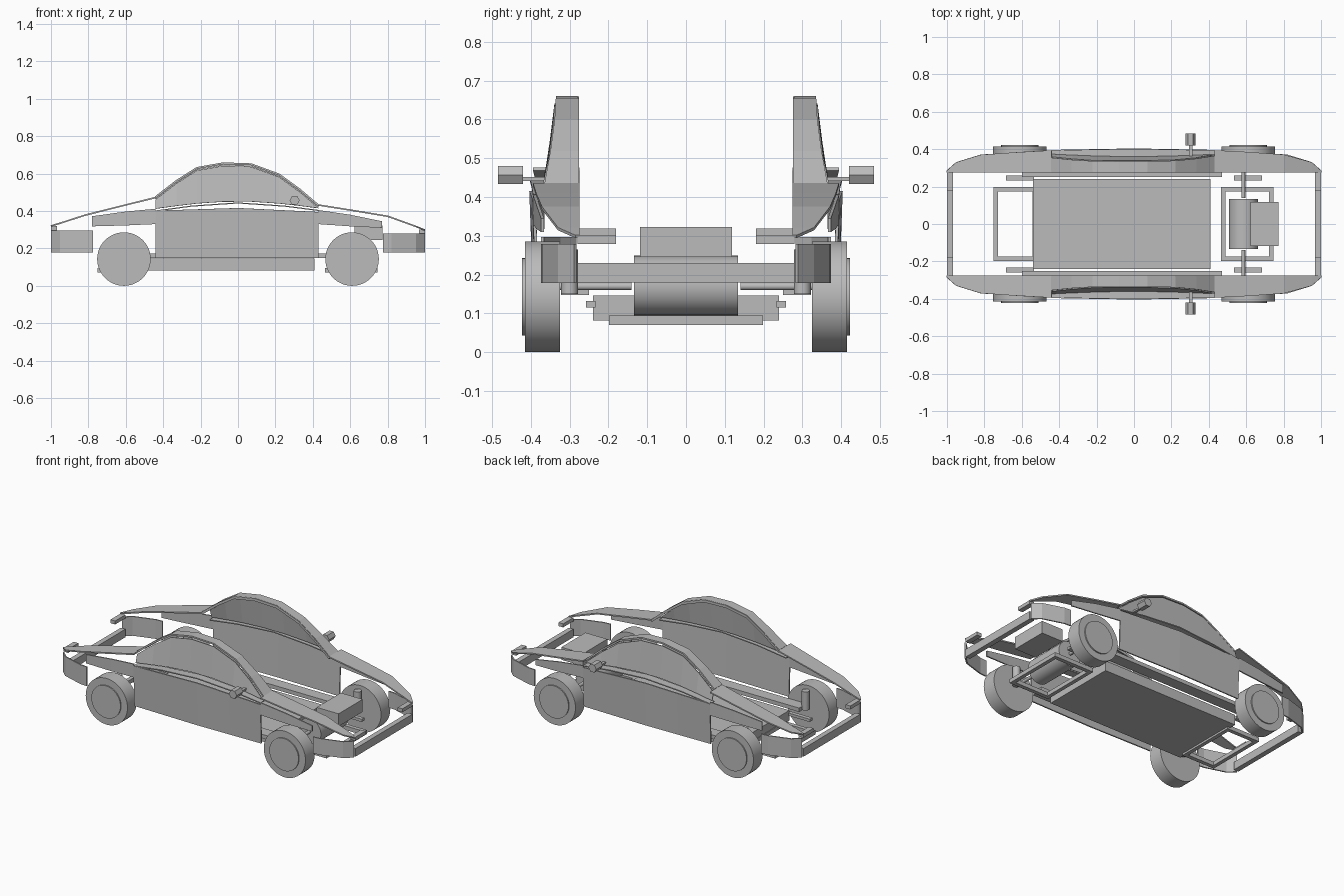
import bpy
import math
from mathutils import Vector

cube = bpy.data.objects.get("Cube")
if cube:
    bpy.data.objects.remove(cube, do_unlink=True)

GREY = (0.5, 0.5, 0.5, 1.0)
grey = bpy.data.materials.new("plain grey")
grey.use_nodes = True
grey.diffuse_color = GREY
grey.node_tree.nodes["Principled BSDF"].inputs["Base Color"].default_value = GREY


def add_mesh(name, verts, faces, mirror=False):
    mesh = bpy.data.meshes.new(name)
    mesh.from_pydata(verts, [], faces)
    mesh.materials.append(grey)
    obj = bpy.data.objects.new(name, mesh)
    bpy.context.collection.objects.link(obj)
    if mirror:
        mod = obj.modifiers.new("mirror", "MIRROR")
        mod.use_axis = (False, True, False)
        mod.use_mirror_merge = False
    return obj


def box(name, x, y, z, mirror=False):
    """Box from three (low, high) ranges."""
    verts = [(a, b, c) for a in x for b in y for c in z]
    faces = [(0, 1, 3, 2), (4, 6, 7, 5), (0, 4, 5, 1),
             (2, 3, 7, 6), (0, 2, 6, 4), (1, 5, 7, 3)]
    return add_mesh(name, verts, faces, mirror)


def cylinder(name, start, end, radius, sides=32, mirror=False):
    a, b = Vector(start), Vector(end)
    turn = (b - a).to_track_quat("Z", "Y")
    ring = [turn @ Vector((radius * math.cos(t), radius * math.sin(t), 0))
            for t in (2 * math.pi * i / sides for i in range(sides))]
    verts = [a + p for p in ring] + [b + p for p in ring]
    faces = [(i, (i + 1) % sides, (i + 1) % sides + sides, i + sides) for i in range(sides)]
    faces += [tuple(reversed(range(sides))), tuple(range(sides, 2 * sides))]
    obj = add_mesh(name, verts, faces, mirror)
    bpy.ops.object.select_all(action="DESELECT")
    obj.select_set(True)
    bpy.context.view_layer.objects.active = obj
    bpy.ops.object.shade_smooth_by_angle(angle=math.radians(35))
    return obj


def sheet(name, pairs, thickness=0.008):
    """Thin mirrored panel through pairs of edge points."""
    verts = [p for pair in pairs for p in pair]
    faces = [(2 * i, 2 * i + 2, 2 * i + 3, 2 * i + 1) for i in range(len(pairs) - 1)]
    obj = add_mesh(name, verts, faces)
    solid = obj.modifiers.new("thickness", "SOLIDIFY")
    solid.thickness = thickness
    solid.offset = 0
    mod = obj.modifiers.new("mirror", "MIRROR")
    mod.use_axis = (False, True, False)
    mod.use_mirror_merge = False
    return obj


def along(points, x):
    """Height or width at x on a line through sorted points."""
    for (x0, v0), (x1, v1) in zip(points, points[1:]):
        if x <= x1:
            return v0 + (v1 - v0) * (x - x0) / (x1 - x0)
    return points[-1][1]


# Guide lines of the body
outline = [(-1, .285), (-.95, .33), (-.82, .37), (-.5, .393), (0, .402),
           (.5, .393), (.82, .37), (.95, .33), (1, .285)]
arch = [(-.44, .475), (-.33, .56), (-.22, .63), (-.08, .655),
        (.07, .65), (.22, .595), (.33, .515), (.43, .43)]
belt = [(-.44, .412), (-.25, .438), (0, .455), (.25, .438), (.43, .415)]
door_top = [(-.44, .402), (0, .416), (.43, .395)]
rear_top = [(-1, .32), (-.95, .335), (-.82, .377), (-.65, .42), (-.44, .472)]
front_top = [(.43, .432), (.6, .405), (.8, .372), (.95, .318), (1, .298)]


def glass_y(z):
    return along([(.4, .375), (.45, .358), (.6, .338), (.66, .335)], z)


# Roof arch and flat fender tops
sheet("roof_arch", [((x, .28, z), (x, glass_y(z), z)) for x, z in arch], 0.01)
for name, line in (("rear_fender_top", rear_top), ("front_fender_top", front_top)):
    sheet(name, [((x, .275, z), (x, along(outline, x), z)) for x, z in line])
sheet("inner_roof_edge", [((x, .28, z - .012), (x, .28, z + .004)) for x, z in arch])

# Side windows, shoulders and doors
window = []
for x, z in arch:
    low, high = along(belt, x), z - .014
    window.append(((x, glass_y(low), low), (x, glass_y(high), high)))
sheet("side_window", window, 0.006)
sheet("shoulder", [((x, .35, z - .012), (x, along(outline, x), z - .012)) for x, z in belt], 0.006)
spans = (-.44, -.22, 0, .22, .43)
sheet("door", [((x, along(outline, x) - .012, .15),
                (x, along(outline, x) - .002, along(door_top, x))) for x in spans])

# Fender sides behind and ahead of the doors
sheet("rear_fender_side", [((x, along(outline, x) - .004, low), (x, along(outline, x) - .004, high))
                           for x, low, high in ((-.78, .318, .372), (-.6, .323, .397), (-.44, .33, .412))])
sheet("front_fender_side", [((x, along(outline, x) - .004, low), (x, along(outline, x) - .004, high))
                            for x, low, high in ((.43, .33, .405), (.6, .318, .38), (.77, .31, .345))])

# Bumper corners, crossbars and nose lips at both ends
for end, name, rise in ((-1, "rear", .305), (1, "front", .287)):
    corner = [(end * x, along(outline, end * x)) for x in (.775, .82, .95, .996)]
    sheet(name + "_bumper_corner", [((x, y - .003, .178), (x, y - .003, rise - .008)) for x, y in corner])
    ends = sorted((end * .968, end))
    box(name + "_crossbar", ends, (-.28, .28), (.18, .23))
    box(name + "_nose_lip", ends, (.18, .28), (rise - .008, rise + .014), True)

# Wheels with raised hub discs, suspension arms and struts
for x, name in ((-.61, "rear"), (.61, "front")):
    cylinder(name + "_wheel", (x, .325, .143), (x, .415, .143), .143, 48, True)
    cylinder(name + "_hub", (x, .41, .143), (x, .422, .143), .1, 40, True)
    cylinder(name + "_strut", (x, .3, .15), (x, .3, .265), .022, 20, True)
    box(name + "_arm", (x - .075, x + .075), (.233, .258), (.115, .132), True)

# Floor, side rails and subframes
box("floor_pack", (-.54, .41), (-.24, .24), (.082, .146))
box("side_rail", (-.6, .47), (.25, .322), (.148, .172), True)
for name, x0, x1 in (("rear", -.75, -.52), ("front", .465, .745)):
    box(name + "_subframe_side", (x0, x1), (.173, .198), (.07, .095), True)
    for place, x in (("back", x0), ("fore", x1 - .024)):
        box(name + "_subframe_" + place, (x, x + .024), (-.198, .198), (.07, .095))

# Drive motor, control box and axles
cylinder("drive_motor", (.585, -.134, .172), (.585, .134, .172), .077, 40)
box("control_box", (.622, .772), (-.118, .118), (.245, .323))
cylinder("drive_axle", (.585, .14, .17), (.585, .33, .17), .01, 16, True)

# Door mirrors
box("mirror_stalk", (.295, .312), (.36, .435), (.441, .452), True)
cylinder("mirror_head", (.303, .42, .457), (.303, .484, .457), .027, 6, True)
